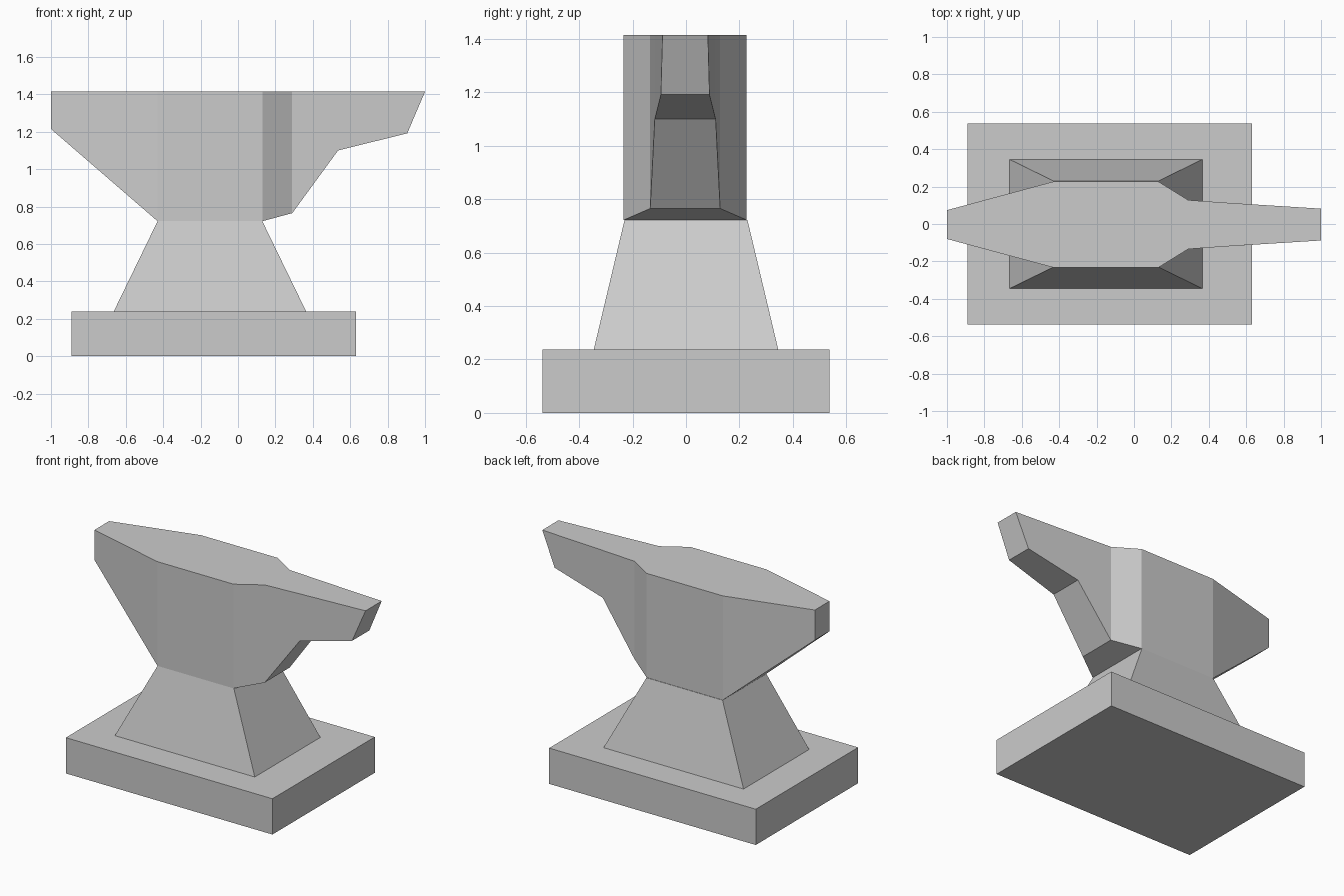
import bpy
import bmesh

default_cube = bpy.data.objects.get("Cube")
if default_cube:
    bpy.data.objects.remove(default_cube, do_unlink=True)

# Single flat metal colour
metal = bpy.data.materials.new("grey_metal")
metal.use_nodes = True
colour = (0.6, 0.6, 0.6, 1)
metal.diffuse_color = colour
metal.node_tree.nodes["Principled BSDF"].inputs["Base Color"].default_value = colour


def loft(name, rings):
    """Skin a list of four-cornered rings and cap both ends."""
    bm = bmesh.new()
    loops = [[bm.verts.new(p) for p in ring] for ring in rings]
    for a, b in zip(loops, loops[1:]):
        for i in range(4):
            j = (i + 1) % 4
            bm.faces.new((a[i], a[j], b[j], b[i]))
    bm.faces.new(loops[0])
    bm.faces.new(loops[-1])
    bmesh.ops.recalc_face_normals(bm, faces=bm.faces[:])
    mesh = bpy.data.meshes.new(name)
    bm.to_mesh(mesh)
    bm.free()
    mesh.materials.append(metal)
    obj = bpy.data.objects.new(name, mesh)
    bpy.context.collection.objects.link(obj)
    return obj


def level(x0, x1, half, z):
    """Horizontal rectangle."""
    return [(x0, -half, z), (x1, -half, z), (x1, half, z), (x0, half, z)]


def section(x_low, z_low, half_low, x_top, half_top):
    """Cross-section of the head, reaching up to the flat top."""
    return [(x_low, -half_low, z_low), (x_low, half_low, z_low),
            (x_top, half_top, TOP), (x_top, -half_top, TOP)]


TOP = 1.415

# Base slab
loft("base", [level(-0.89, 0.63, 0.538, 0), level(-0.89, 0.63, 0.538, 0.238)])

# Tapered waist
loft("waist", [level(-0.665, 0.365, 0.345, 0.238), level(-0.43, 0.13, 0.23, 0.722)])

# Head, from the narrow heel to the sloped horn tip
head = loft("head", [
    section(-1.0, 1.215, 0.077, -1.0, 0.077),
    section(-0.43, 0.722, 0.23, -0.43, 0.23),
    section(0.13, 0.722, 0.23, 0.13, 0.23),
    section(0.29, 0.765, 0.131, 0.29, 0.131),
    section(0.535, 1.10, 0.114, 0.535, 0.114),
    section(0.905, 1.192, 0.091, 1.0, 0.085),
])

# Merge the coplanar strips on the top
bm = bmesh.new()
bm.from_mesh(head.data)
bmesh.ops.dissolve_faces(bm, faces=[f for f in bm.faces if f.normal.z > 0.9])
bm.to_mesh(head.data)
bm.free()
head.location.y = -0.003
